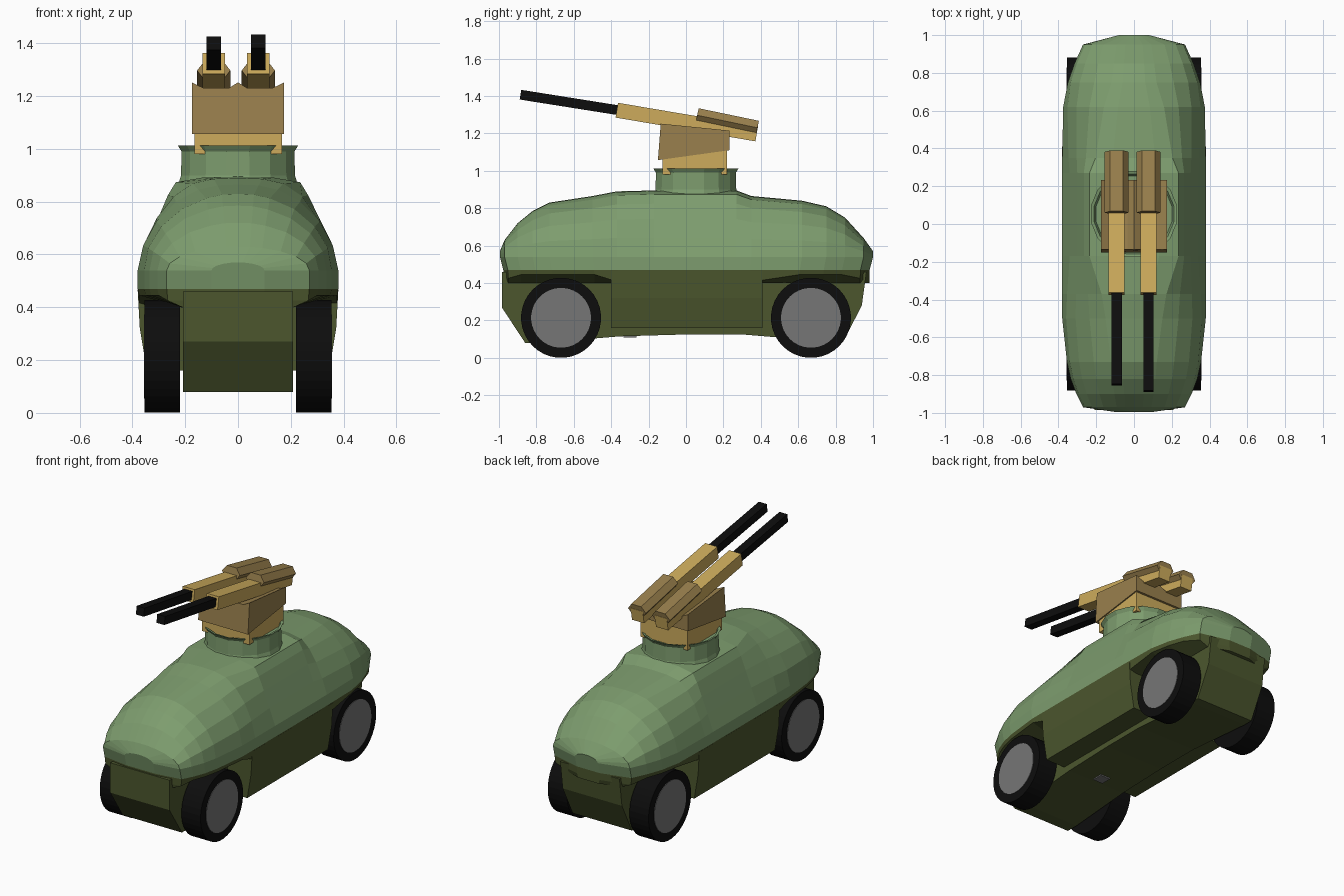
import bpy, bmesh, math
from mathutils import Vector

if "Cube" in bpy.data.objects:
    bpy.data.objects.remove(bpy.data.objects["Cube"], do_unlink=True)


def material(name, rgb):
    m = bpy.data.materials.new(name)
    m.use_nodes = True
    m.diffuse_color = (*rgb, 1)
    bsdf = next(n for n in m.node_tree.nodes if n.type == 'BSDF_PRINCIPLED')
    bsdf.inputs["Base Color"].default_value = (*rgb, 1)
    return m


GREEN = material("light green", (0.205, 0.335, 0.156))
OLIVE = material("dark olive", (0.072, 0.094, 0.027))
SAND = material("sand yellow", (0.61, 0.41, 0.107))
BROWN = material("tan brown", (0.32, 0.216, 0.074))
BLACK = material("black", (0.004, 0.004, 0.004))
GREY = material("hub grey", (0.18, 0.18, 0.18))


def loft(name, rings, mat):
    """Skin closed rings of equal length and cap both ends."""
    bm = bmesh.new()
    loops = [[bm.verts.new(p) for p in ring] for ring in rings]
    n = len(loops[0])
    for a, b in zip(loops, loops[1:]):
        for i in range(n):
            j = (i + 1) % n
            bm.faces.new((a[i], a[j], b[j], b[i]))
    bm.faces.new(loops[0])
    bm.faces.new(loops[-1])
    bmesh.ops.recalc_face_normals(bm, faces=bm.faces)
    me = bpy.data.meshes.new(name)
    bm.to_mesh(me)
    bm.free()
    me.materials.append(mat)
    ob = bpy.data.objects.new(name, me)
    bpy.context.collection.objects.link(ob)
    return ob


def sym(half):
    """Complete a half section of (x, y, z) points by mirroring in x."""
    return half + [(-x, y, z) for x, y, z in reversed(half) if x > 1e-6]


def box(name, x, y, z, mat):
    ring = [(x[0], y[0]), (x[1], y[0]), (x[1], y[1]), (x[0], y[1])]
    return loft(name, [[(a, b, h) for a, b in ring] for h in z], mat)


def lathe(name, profile, centre, sides, axis, mat):
    """Turn (radius, offset) points around the x or z axis."""
    rings = []
    for r, h in profile:
        ring = []
        for i in range(sides):
            a = 2 * math.pi * (i + 0.5) / sides
            c, s = r * math.cos(a), r * math.sin(a)
            ring.append(Vector(centre) + Vector((h, c, s) if axis == 'x' else (c, s, h)))
        rings.append(ring)
    return loft(name, rings, mat)


def beam(name, x, start, end, section, mat):
    """Straight bar between two (y, z) points with a (width, height) section."""
    d = (Vector(end) - Vector(start)).normalized()
    rings = [[(x + u, p[0] - d.y * v, p[1] + d.x * v) for u, v in section]
             for p in (start, end)]
    return loft(name, rings, mat)


def square(w, h):
    return [(-w / 2, -h / 2), (w / 2, -h / 2), (w / 2, h / 2), (-w / 2, h / 2)]


# Upper shell: y, half width, top height, blend from rounded to sloped section
STATIONS = [
    (-0.995, 0.10, 0.57, 0), (-0.97, 0.27, 0.63, 0), (-0.90, 0.305, 0.72, 0),
    (-0.82, 0.335, 0.785, 0), (-0.73, 0.355, 0.83, 0), (-0.50, 0.38, 0.865, 0.2),
    (-0.37, 0.38, 0.89, 0.4), (-0.17, 0.38, 0.895, 1), (0.27, 0.38, 0.895, 1),
    (0.35, 0.38, 0.865, 0.7), (0.62, 0.375, 0.84, 0.3), (0.75, 0.35, 0.81, 0),
    (0.85, 0.315, 0.75, 0), (0.95, 0.27, 0.64, 0), (1.0, 0.08, 0.57, 0)]
LEVELS = [0, 0.29, 0.57, 0.80, 0.94, 0.99, 1]
ROUND = [1, 0.958, 0.82, 0.60, 0.34, 0.17, 0]
SLOPED = [1, 0.895, 0.79, 0.70, 0.62, 0.35, 0]
rings = []
for y, w, h, k in STATIONS:
    half = [(w, y * 0.982, 0.47)]
    for f, r, s in zip(LEVELS, ROUND, SLOPED):
        half.append((w * (r + (s - r) * k), y, 0.54 + (h - 0.54) * f))
    rings.append(sym(half))
loft("upper_shell", rings, GREEN)

# Fender deck with arched underside above the wheels
rings = []
for y, w, h, k in STATIONS:
    drop = 0.405 if abs(y) < 0.45 else 0.425 if abs(y) > 0.94 else 0.445
    inner = min(w * 0.9, 0.21)
    rings.append(sym([(w, y * 0.982, 0.47), (w * 0.985, y * 0.98, drop),
                      (inner, y * 0.98, 0.40)]))
loft("fender_deck", rings, OLIVE)

# Central keel: side outline extruded across the width
KEEL = [(-0.985, 0.46), (-0.985, 0.27), (-0.86, 0.08), (-0.78, 0.08), (-0.35, 0.115),
        (0, 0.125), (0.3, 0.125), (0.78, 0.085), (0.84, 0.085), (0.94, 0.28), (0.965, 0.46)]
loft("keel", [[(x, y, z) for y, z in KEEL] for x in (-0.208, 0.208)], OLIVE)

# Side sponsons between the wheels
SIDE = [(0.38, 0.465), (0.372, 0.32), (0.345, 0.16)]
loft("side_sponsons", [sym([(x, y, z) for x, z in SIDE]) for y in (-0.40, 0.41)], OLIVE)

# Small plate under the hull
box("belly_plate", (-0.035, 0.035), (-0.335, -0.265), (0.109, 0.117), GREY)

# Wheels with grey hub plates
for side, s in (("left", 1), ("right", -1)):
    for end, y in (("front", -0.668), ("rear", 0.668)):
        c = (0, y, 0.214)
        lathe(f"{end}_{side}_tyre", [(0.214, s * 0.22), (0.214, s * 0.354)], c, 36, 'x', BLACK)
        lathe(f"{end}_{side}_hub", [(0.16, s * 0.35), (0.16, s * 0.357)], c, 36, 'x', GREY)

# Turret ring with flared lip and sunken floor
lathe("turret_ring", [(0.235, 0.85), (0.22, 0.90), (0.218, 0.99), (0.232, 1.012),
                      (0.215, 1.008), (0.205, 0.985)], (0, 0.053, 0), 16, 'z', GREEN)

# Turret pedestal and grooved gun cradle
box("turret_pedestal", (-0.165, 0.167), (-0.125, 0.22), (0.98, 1.16), SAND)
GROOVES = [(0.175, 0), (0.13, -0.022), (0.035, -0.022), (0, 0)]
rings = []
for y_low, low, y_top, top in ((-0.15, 1.057, -0.135, 1.252), (0.232, 1.11, 0.232, 1.215)):
    rings.append(sym([(0.175, y_low, low)] + [(x, y_top, top + dz) for x, dz in GROOVES]))
loft("gun_cradle", rings, BROWN)

# Twin guns: barrel, receiver and six-sided breech housing
HEX = [(-0.063, 0), (-0.034, -0.038), (0.034, -0.038),
       (0.063, 0), (0.034, 0.038), (-0.034, 0.038)]
for side, x, tip in (("right", -0.092, (-0.85, 1.401)), ("left", 0.077, (-0.885, 1.407))):
    beam(f"{side}_barrel", x, tip, (-0.35, 1.322), square(0.055, 0.052), BLACK)
    beam(f"{side}_receiver", x, (-0.37, 1.324), (0.378, 1.197), square(0.085, 0.08), SAND)
    beam(f"{side}_breech", x, (0.06, 1.297), (0.382, 1.23), HEX, BROWN)
